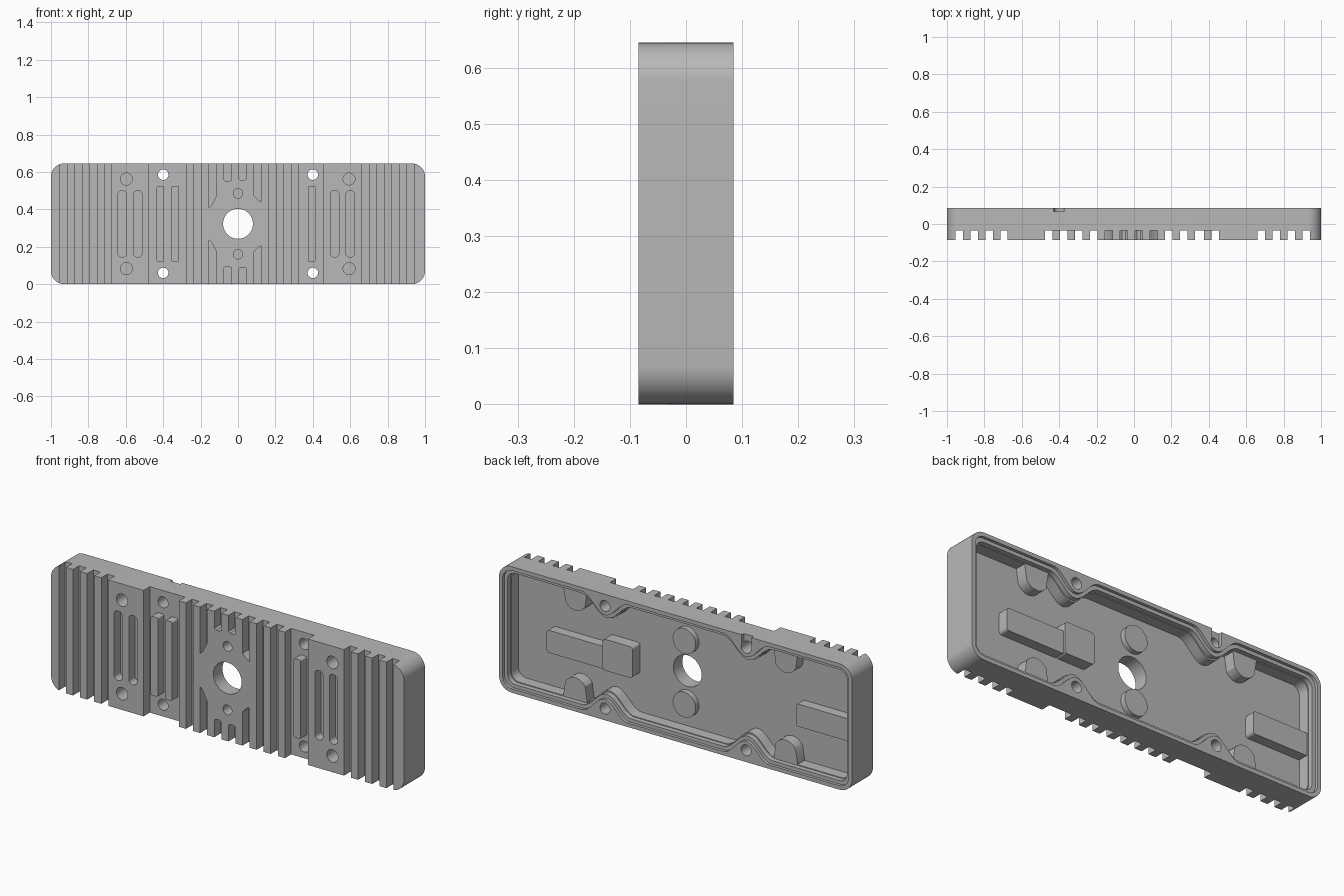
import bpy, bmesh, math

if "Cube" in bpy.data.objects:
    bpy.data.objects.remove(bpy.data.objects["Cube"], do_unlink=True)

H = 0.645          # plate height
FRONT, BACK = -0.085, 0.085
FLOOR = -0.012     # inside floor of the tray
GROOVE = -0.035    # bottom of the front grooves

grey = bpy.data.materials.new("plain_grey")
grey.use_nodes = True
colour = (0.48, 0.48, 0.48, 1)
grey.diffuse_color = colour
grey.node_tree.nodes["Principled BSDF"].inputs["Base Color"].default_value = colour


def circle(x, z, r, n=32):
    return [(x + r * math.cos(2 * math.pi * i / n), z + r * math.sin(2 * math.pi * i / n)) for i in range(n)]


def rounded(x0, x1, z0, z1, r, n=8):
    pts = []
    corners = [(x1 - r, z1 - r), (x0 + r, z1 - r), (x0 + r, z0 + r), (x1 - r, z0 + r)]
    for k, (cx, cz) in enumerate(corners):
        for i in range(n + 1):
            a = math.pi / 2 * (k + i / n)
            pts.append((cx + r * math.cos(a), cz + r * math.sin(a)))
    return pts


def rect(x0, x1, z0, z1):
    return [(x0, z0), (x1, z0), (x1, z1), (x0, z1)]


def prism(name, shapes, bevel=0):
    """Each shape is (outline in xz, y start, y end)."""
    bm = bmesh.new()
    for pts, y0, y1 in shapes:
        a = [bm.verts.new((x, y0, z)) for x, z in pts]
        b = [bm.verts.new((x, y1, z)) for x, z in pts]
        front = bm.faces.new(a)
        bm.faces.new(b[::-1])
        for i in range(len(a)):
            j = (i + 1) % len(a)
            bm.faces.new((a[j], a[i], b[i], b[j]))
        if bevel:
            bmesh.ops.bevel(bm, geom=list(front.edges), offset=bevel, segments=5,
                            profile=0.5, affect='EDGES')
    bmesh.ops.recalc_face_normals(bm, faces=bm.faces)
    me = bpy.data.meshes.new(name)
    bm.to_mesh(me)
    bm.free()
    ob = bpy.data.objects.new(name, me)
    bpy.context.collection.objects.link(ob)
    me.materials.append(grey)
    return ob


def smooth(ob):
    bpy.ops.object.select_all(action='DESELECT')
    ob.select_set(True)
    bpy.context.view_layer.objects.active = ob
    bpy.ops.object.shade_smooth_by_angle(angle=math.radians(30))


def cut(target, shapes):
    cutter = prism("cutter", shapes)
    cutter.hide_render = True
    mod = target.modifiers.new("cut", 'BOOLEAN')
    mod.operation, mod.solver, mod.object = 'DIFFERENCE', 'EXACT', cutter
    bpy.context.view_layer.objects.active = target
    bpy.ops.object.modifier_apply(modifier=mod.name)
    bpy.data.objects.remove(cutter, do_unlink=True)


def tray_outline(inset, post_height, boss=False, width=0.13, r=0.045):
    """Rounded outline whose long sides swell inward around the screw posts."""
    def side(x):
        z, t = inset, abs(abs(x) - 0.4)
        if t < width:
            z += (post_height - inset) * 0.5 * (1 + math.cos(math.pi * t / width))
        t = abs(abs(x) - 0.595)
        if boss and t < 0.065:
            z = max(z, 0.085 + math.sqrt(0.065 ** 2 - t * t))
        return z
    corners = rounded(-1 + inset, 1 - inset, inset, H - inset, r)
    n, q = 160, len(corners) // 4
    xs = [-0.9 + 1.8 * i / n for i in range(n + 1)]
    top = [(x, H - side(x)) for x in reversed(xs)]
    bottom = [(x, side(x)) for x in xs]
    return corners[:q] + top + corners[q:3 * q] + bottom + corners[3 * q:]


# Main plate with softened front edge
body = prism("heat_sink_body", [(rounded(-1, 1, 0, H, 0.07, 10), FRONT, BACK)], bevel=0.025)

# Stepped tray in the back
cut(body, [(tray_outline(0.02, 0.107, r=0.055), 0.07, 0.12)])
cut(body, [(tray_outline(0.038, 0.127, width=0.14), 0.045, 0.13)])
cut(body, [(tray_outline(0.042, 0.135, boss=True, width=0.14), FLOOR, 0.14)])

# Full-height front grooves
spans = [(-0.955 + 0.08 * k, -0.915 + 0.08 * k) for k in range(4)]
spans += [(0.66 + 0.08 * k, 0.70 + 0.08 * k) for k in range(4)]
spans += [(-0.475, -0.275), (0.325, 0.455)]
spans += [(x, x + 0.04) for x in (-0.235, 0.165, 0.245)]
grooves = [(rect(a, b, -0.1, H + 0.1), -0.12, GROOVE) for a, b in spans]

# Short grooves ending at the central boss: left x, end heights above mid-plane
for x, left, mid, right in [(-0.155, 0.085, 0.1, 0.15), (-0.075, 0.235, 0.228, 0.235),
                            (0.005, 0.24, 0.233, 0.24), (0.085, 0.15, 0.125, 0.118)]:
    for s in (1, -1):
        ends = [(x, left), (x + 0.01, mid if left >= right else left + 0.005),
                (x + 0.03, mid if right >= left else right + 0.005), (x + 0.04, right)]
        if left > right:
            ends = [(x, left), (x + 0.025, mid), (x + 0.04, right)]
        elif right > left:
            ends = [(x, left), (x + 0.015, mid), (x + 0.04, right)]
        pts = [(px, H / 2 + s * d) for px, d in ends]
        pts += [(x + 0.04, H / 2 + s * 0.5), (x, H / 2 + s * 0.5)]
        grooves.append((pts, -0.12, GROOVE))
cut(body, grooves)

# Slots, blind holes and through holes
holes = [(circle(0, H / 2, 0.08, 48), -0.2, 0.2)]
for x0 in (-0.642, -0.558, 0.495, 0.577):
    holes.append((rounded(x0, x0 + 0.045, 0.145, 0.5, 0.02), -0.12, GROOVE))
for z in (0.06, H - 0.06):
    holes += [(circle(x, z, 0.028), -0.2, 0.2) for x in (-0.4, 0.4)]
for z in (0.083, H - 0.083):
    holes += [(circle(x, z, 0.032), -0.12, 0.015) for x in (-0.597, 0.594)]
for z in (0.16, H - 0.16):
    holes.append((circle(0, z, 0.025), -0.12, -0.02))
cut(body, holes)

# Small vent notch in the top rim
cut(body, [(rect(-0.43, -0.375, 0.58, 0.7), 0.068, 0.12)])
smooth(body)

# Isolated fins in the wide grooves
for i, x0 in enumerate((-0.435, -0.355, 0.374)):
    smooth(prism(f"short_fin_{i + 1}", [(rounded(x0, x0 + 0.04, 0.12, 0.525, 0.008, 4), FRONT, GROOVE + 0.005)]))

# Round bosses behind the blind holes
for name, z in (("lower_boss", 0.16), ("upper_boss", H - 0.16)):
    smooth(prism(name, [(circle(0, z, 0.065, 40), FLOOR - 0.005, 0.015)]))

# Raised contact pads on the tray floor
pads = {
    "long_pad": (0.43, 0.762, 0.235, 0.35, 0.04),
    "square_pad": (0.268, 0.437, 0.235, 0.395, 0.05),
    "side_pad": (-0.965, -0.65, 0.235, 0.35, 0.04),
}
for name, (x0, x1, z0, z1, top) in pads.items():
    smooth(prism(name, [(rounded(x0, x1, z0, z1, 0.015, 5), FLOOR - 0.005, top)]))
